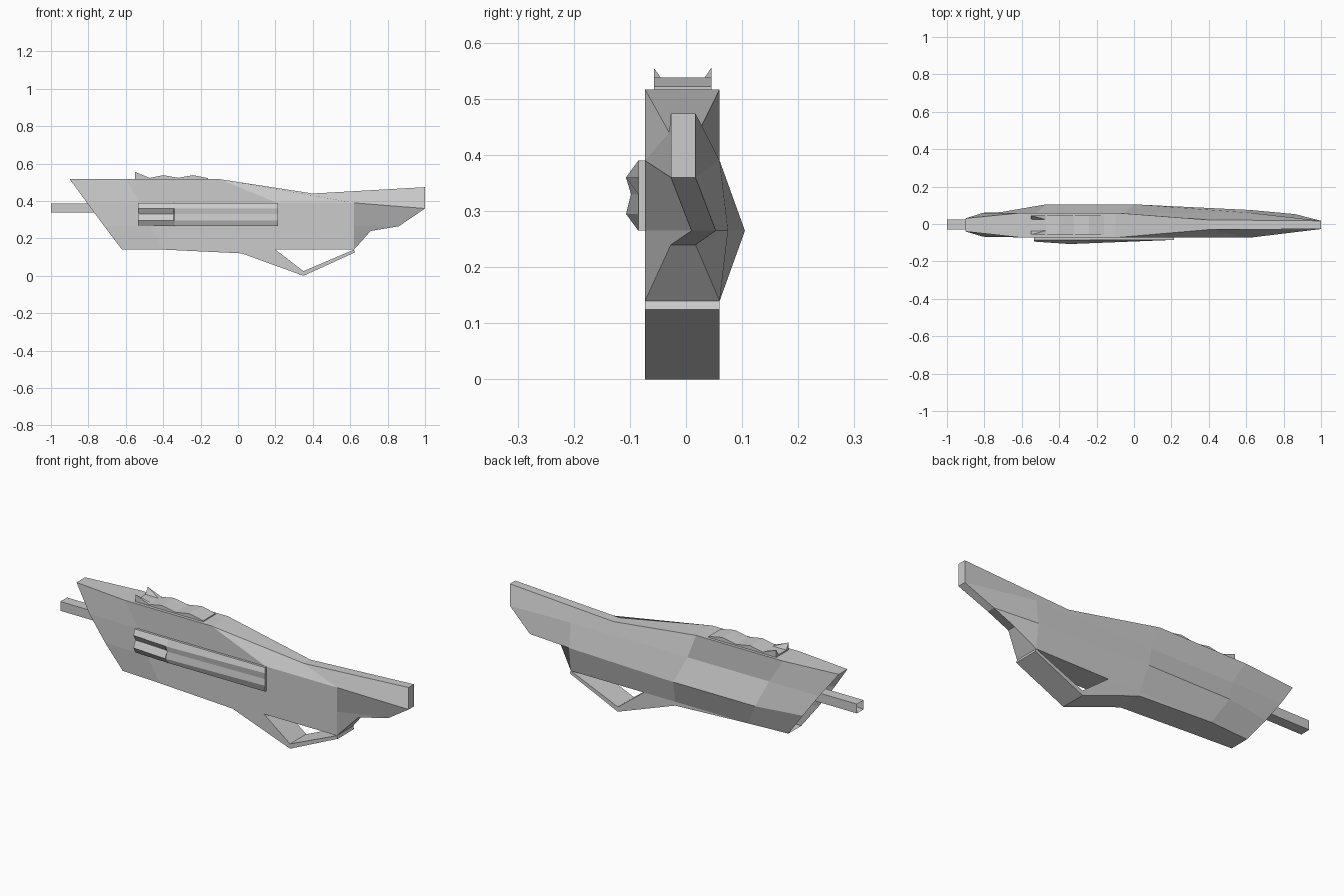
import bpy, bmesh

if "Cube" in bpy.data.objects:
    bpy.data.objects.remove(bpy.data.objects["Cube"])

def finish(bm, name):
    bmesh.ops.recalc_face_normals(bm, faces=bm.faces)
    me = bpy.data.meshes.new(name)
    bm.to_mesh(me)
    bm.free()
    ob = bpy.data.objects.new(name, me)
    bpy.context.collection.objects.link(ob)
    return ob

def loft(name, rings, recess=None):
    """Skin a list of equal-length rings; optionally recess the first cap."""
    bm = bmesh.new()
    vs = [[bm.verts.new(p) for p in r] for r in rings]
    n = len(vs[0])
    for a, b in zip(vs, vs[1:]):
        for i in range(n):
            j = (i + 1) % n
            bm.faces.new((a[i], a[j], b[j], b[i]))
    first = bm.faces.new(vs[0])
    h = n // 2
    for i in range(h - 1):          # far cap as strips between both sides
        bm.faces.new((vs[-1][i], vs[-1][i + 1], vs[-1][n - 2 - i], vs[-1][n - 1 - i]))
    bmesh.ops.recalc_face_normals(bm, faces=bm.faces)
    if recess:
        bmesh.ops.inset_region(bm, faces=[first], thickness=recess[0])
        bmesh.ops.translate(bm, verts=first.verts, vec=(recess[1], 0, 0))
    return finish(bm, name)

def extrude_profile(name, pts, y0, y1):
    bm = bmesh.new()
    f = bm.faces.new([bm.verts.new((x, y0, z)) for x, z in pts])
    r = bmesh.ops.extrude_face_region(bm, geom=[f])
    new = [v for v in r["geom"] if isinstance(v, bmesh.types.BMVert)]
    bmesh.ops.translate(bm, verts=new, vec=(0, y1 - y0, 0))
    return finish(bm, name)

# Hull stations, four rows top to bottom: (x, z, front y, back y)
F, B = -0.073, 0.06
stations = [
    [(-.9, .517, -.04, .03), (-.807, .39, -.068, B), (-.715, .265, -.07, .063), (-.62, .14, -.06, .045)],
    [(-.6, .517, F, B), (-.52, .39, F, B), (-.47, .265, F, .105), (-.4, .14, F, B)],
    [(-.1, .517, F, B), (.21, .39, F, B), (0, .265, F, .105), (.02, .14, F, B)],
    [(.4, .44, -.03, .022), (.62, .39, F, B), (.62, .265, F, .075), (.62, .14, F, B)],
    [(1, .474, -.027, .017), (1, .36, -.027, .017), (.86, .265, .01, .053), (.71, .24, -.027, .017)],
]
rings = []
for s in stations:
    front = [(x, yf, z) for x, z, yf, yb in s]
    back = [(x, yb, z) for x, z, yf, yb in reversed(s)]
    rings.append(front + back)
# back shoulder line breaks earlier than the front one
rings[2][6] = (-.05, B, .39)
loft("hull", rings, recess=(.012, .04))

# Guard loop under the hull
extrude_profile("guard", [(-.4, .14), (.02, .12), (.35, 0), (.625, .125),
                          (.62, .14), (.35, .025), (.2, .14)], F, B)

# Barrel with a hollow tip
def rect(x):
    return [(x, -.03, .387), (x, -.03, .339), (x, .025, .339), (x, .025, .387)]
loft("barrel", [rect(-1), rect(-.6)], recess=(.012, .05))

# Side panel: ridged grip that flattens to the rear
zs = [.39, .36, .33, .295, .265]
def panel_ring(x, ys):
    return [(x, y, z) for y, z in zip(ys, zs)] + [(x, -.065, z) for z in reversed(zs)]
loft("side_panel", [
    panel_ring(-.535, [-.085, -.094, -.078, -.094, -.078]),
    panel_ring(-.345, [-.085, -.107, -.088, -.107, -.085]),
    panel_ring(-.34, [-.085, -.107, -.098, -.107, -.085]),
    panel_ring(.215, [-.085] * 5),
])

# Wavy top rail
extrude_profile("top_rail", [(-.55, .51), (-.55, .524), (-.47, .524), (-.4, .538), (-.32, .524),
                             (-.24, .538), (-.16, .522), (-.16, .51)], -.057, .045)

# Two rear sight horns at the rail edges
for side, outer, inner in (("front", -.057, -.035), ("back", .045, .023)):
    bm = bmesh.new()
    a, b, c, d, tip = [bm.verts.new(p) for p in (
        (-.55, outer, .52), (-.55, inner, .52), (-.47, inner, .523), (-.47, outer, .523),
        (-.55, outer, .555))]
    for f in ((a, b, c, d), (a, b, tip), (b, c, tip), (c, d, tip), (d, a, tip)):
        bm.faces.new(f)
    finish(bm, side + "_sight_horn")
